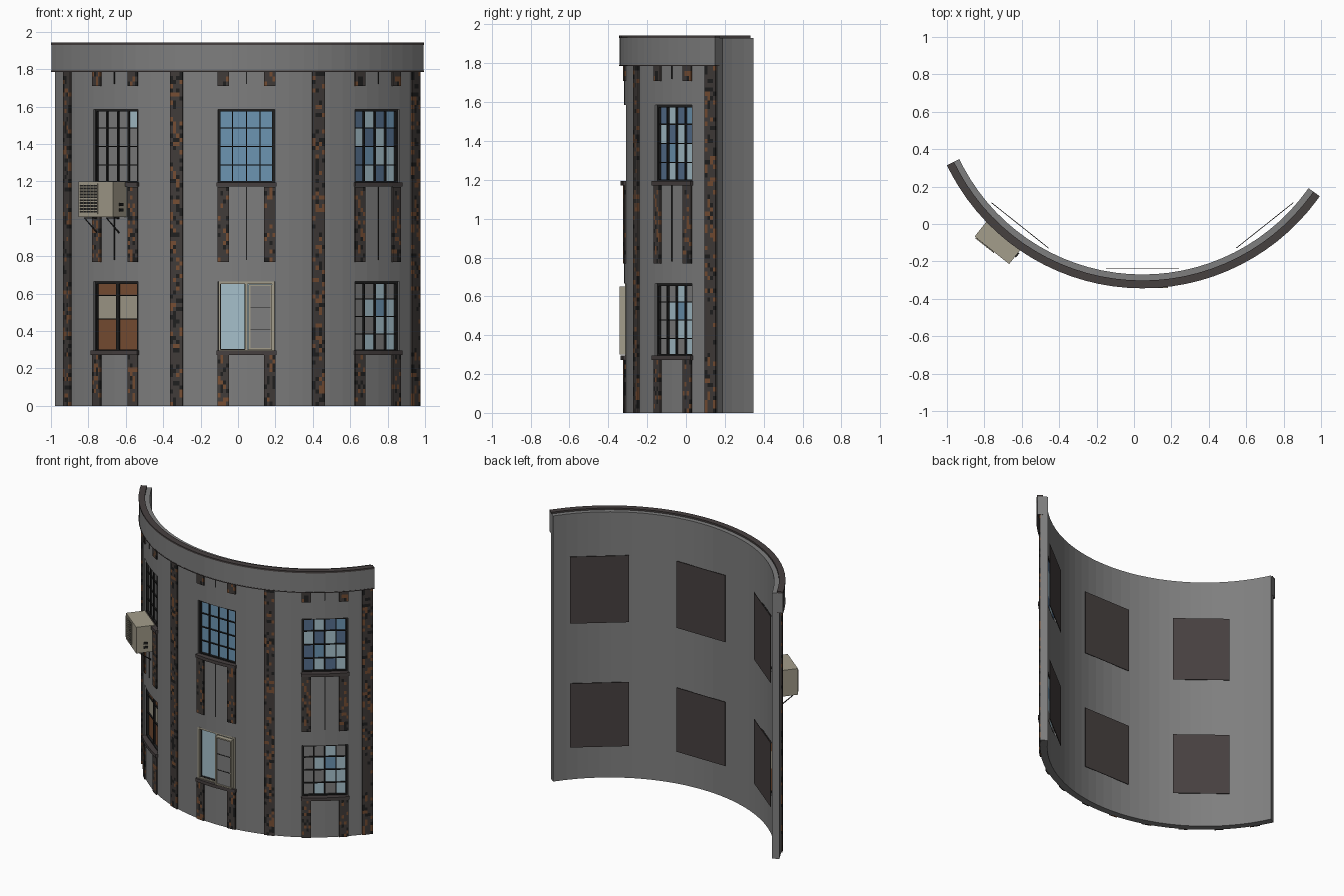
import bpy, bmesh, math, random
from mathutils import Matrix, Vector

random.seed(4)
if "Cube" in bpy.data.objects:
    bpy.data.objects.remove(bpy.data.objects["Cube"])

CENTRE = Vector((0.045, 0.815, 0))   # axis of the curved facade
R = 1.134                            # outer wall radius
STEP = 3.85                          # degrees per wall facet
BAY = 10 * STEP                      # spacing of the window bays
LEFT_END, RIGHT_END = -64.4, 54.9


def material(name, *rgb):
    m = bpy.data.materials.new(name)
    m.use_nodes = True
    m.diffuse_color = (*rgb, 1)
    m.node_tree.nodes["Principled BSDF"].inputs["Base Color"].default_value = (*rgb, 1)
    return m


MATS = {
    "g": material("concrete grey", .21, .21, .21),
    "t": material("dark trim", .062, .052, .051),
    "k": material("dark brick", .052, .044, .041),
    "r": material("rust brick", .18, .075, .033),
    "f": material("black frame", .014, .014, .014),
    "b": material("blue glass", .15, .30, .45),
    "d": material("deep blue glass", .09, .16, .27),
    "p": material("pale glass", .38, .53, .60),
    "c": material("cream", .37, .34, .26),
    "n": material("brown curtain", .20, .08, .035),
}
KEYS = list(MATS)


def finish(name, bm):
    mesh = bpy.data.meshes.new(name)
    bm.to_mesh(mesh)
    bm.free()
    for m in MATS.values():
        mesh.materials.append(m)
    obj = bpy.data.objects.new(name, mesh)
    bpy.context.collection.objects.link(obj)
    return obj


def span(a, b, n):
    return [a + (b - a) * i / n for i in range(n + 1)]


def facets(a, b):
    """Facet angles between a and b, ends included."""
    inner = [i * STEP for i in range(-20, 21) if a + .1 < i * STEP < b - .1]
    return [a] + inner + [b]


def bay_matrix(angle):
    return Matrix.Translation(CENTRE) @ Matrix.Rotation(math.radians(angle), 4, "Z")


def shell(name, angles, heights, radius, thick, pick):
    """Curved slab; pick(angle, height) gives a colour key or None for a hole."""
    bm = bmesh.new()
    grid = [[bm.verts.new(bay_matrix(a) @ Vector((0, -radius, z))) for z in heights]
            for a in angles]
    for i in range(len(angles) - 1):
        for j in range(len(heights) - 1):
            key = pick((angles[i] + angles[i + 1]) / 2, (heights[j] + heights[j + 1]) / 2)
            if key:
                face = bm.faces.new((grid[i][j], grid[i + 1][j],
                                     grid[i + 1][j + 1], grid[i][j + 1]))
                face.material_index = KEYS.index(key)
    bmesh.ops.delete(bm, geom=[v for v in bm.verts if not v.link_faces], context="VERTS")
    obj = finish(name, bm)
    mod = obj.modifiers.new("Thickness", "SOLIDIFY")
    mod.thickness, mod.offset, mod.use_even_offset = thick, -1, True
    return obj


def boxes(name, angle, items):
    """Boxes in a bay: (u0, u1, depth0, depth1, z0, z1, colour key)."""
    bm = bmesh.new()
    for u0, u1, d0, d1, z0, z1, key in items:
        m = (Matrix.Translation(((u0 + u1) / 2, -(d0 + d1) / 2, (z0 + z1) / 2))
             @ Matrix.Diagonal((u1 - u0, d1 - d0, z1 - z0, 1)))
        new = bmesh.ops.create_cube(bm, size=1, matrix=bay_matrix(angle) @ m)
        for f in {f for v in new["verts"] for f in v.link_faces}:
            f.material_index = KEYS.index(key)
    return finish(name, bm)


def frame(u0, u1, d0, d1, z0, z1, w, key):
    return [(u0, u0 + w, d0, d1, z0, z1, key), (u1 - w, u1, d0, d1, z0, z1, key),
            (u0 + w, u1 - w, d0, d1, z0, z0 + w, key), (u0 + w, u1 - w, d0, d1, z1 - w, z1, key)]


def window(name, angle, heights, rows, bar):
    """Flat barred window; rows of colour keys run from bottom to top."""
    us = span(-.147, .147, len(rows[0]))
    items = frame(-.15, .15, 1.085, 1.112, heights[0], heights[-1], .012, "f")
    for j, row in enumerate(rows):
        for i, key in enumerate(row):
            items.append((us[i], us[i + 1], 1.088, 1.096, heights[j], heights[j + 1], key))
    for u in us[1:-1]:
        items.append((u - bar, u + bar, 1.09, 1.107, heights[0], heights[-1], "f"))
    for z in heights[1:-1]:
        items.append((-.147, .147, 1.09, 1.105, z - .003, z + .003, "f"))
    boxes(name, angle, items)


def brick_strip(name, a, b, z0, z1):
    colour = lambda *_: random.choices("krf", (66, 17, 17))[0]
    rows = max(2, round((z1 - z0) / .022))
    shell(name, span(a, b, 4), span(z0, z1, rows), R + .009, .015, colour)


# Curved wall with six window openings
LOW, HIGH = (.29, .665), (1.19, 1.585)


def wall_colour(a, z):
    in_bay = any(abs(a - c) < 2 * STEP for c in (-BAY, 0, BAY))
    in_row = any(lo < z < hi for lo, hi in (LOW, HIGH))
    return None if in_bay and in_row else "g"


ALL = facets(LEFT_END, RIGHT_END)
shell("curved_wall", ALL, [0, *LOW, *HIGH, 1.93], R, .049, wall_colour)

# Cornice with dark edges
shell("cornice", ALL, [1.792, 1.93], 1.157, .04, lambda *_: "g")
shell("cornice_cap", ALL, [1.93, 1.942], 1.159, .042, lambda *_: "t")
shell("cornice_lip", ALL, [1.786, 1.792], 1.159, .04, lambda *_: "t")

# Full-height brick pilasters
for n, a in enumerate((-57.4, -19.2, 19.8, 52.8)):
    brick_strip(f"brick_pilaster_{n + 1}", a - 1.8, a + 1.8, 0, 1.786)

# Parts repeated in every bay
for side, a in (("right", -BAY), ("centre", 0), ("left", BAY)):
    for level, z0, z1 in (("base", 0, .272), ("middle", .77, 1.17), ("top", 1.71, 1.786)):
        brick_strip(f"{side}_{level}_brick_a", a - 7.8, a - 4.7, z0, z1)
        brick_strip(f"{side}_{level}_brick_b", a + 4.7, a + 7.8, z0, z1)
        if level != "base":
            shell(f"{side}_{level}_joint", [a - .15, a + .15], [z0 + .01, z1],
                  R + .003, .006, lambda *_: "f")
    for level, (z0, z1) in (("lower", LOW), ("upper", HIGH)):
        shell(f"{side}_{level}_sill", span(a - 8, a + 8, 4), [z0 - .018, z0 + .005],
              R + .017, .06, lambda *_: "t")
        boxes(f"{side}_{level}_backing", a,
              [(-.195, .195, 1.049, 1.053, z0 - .05, z1 + .04, "t")])

# Barred windows
upper, lower = span(*HIGH, 4), span(*LOW, 4)
window("centre_upper_window", 0, upper, ["bbbb"] * 4, .003)
window("left_upper_window", BAY, upper, ["dpdp", "dbpp", "pdpd", "dpdb"], .004)
window("left_lower_window", BAY, lower, ["gpgp", "ggpp", "gpbp", "ggpg"], .004)
window("right_upper_window", -BAY, upper, ["gggg", "gggg", "gggg", "gggp"], .004)
window("right_lower_window", -BAY, [.29, .465, .59, .665], ["nn", "cc", "nn"], .009)

# Casement window with an open sash
z0, z1 = LOW
casement = frame(-.15, .15, 1.085, 1.128, z0, z1, .012, "c")
casement += [(-.145, .145, 1.088, 1.096, z0, z1, "p"),
             (-.007, .007, 1.09, 1.128, z0, z1, "c")]
casement += frame(.012, .138, 1.125, 1.158, .3, .65, .009, "c")
casement += [(.02, .13, 1.135, 1.15, .305, .645, "g")]
casement += [(.02, .13, 1.15, 1.153, z - .002, z + .002, "f") for z in (.41, .525)]
casement += frame(-.14, -.005, 1.095, 1.115, .3, .655, .004, "f")
boxes("centre_lower_casement", 0, casement)

# Air conditioner with grille and valves
ac = [(-.153, .083, 1.12, 1.249, 1.01, 1.2, "c"),
      (-.142, -.02, 1.24, 1.251, 1.03, 1.185, "f")]
ac += [(-.142, -.02, 1.25, 1.254, z - .003, z + .003, "c") for z in span(1.03, 1.185, 10)]
ac += [(u - .002, u + .002, 1.25, 1.255, 1.03, 1.185, "c") for u in span(-.142, -.02, 5)]
ac += [(.08, .09, 1.17, 1.2, z, z + .015, "f") for z in (1.04, 1.07)]
boxes("air_conditioner", -BAY, ac)

# Diagonal brackets under the air conditioner
for n, u in enumerate((-.12, .03)):
    curve = bpy.data.curves.new(f"bracket_{n + 1}", "CURVE")
    curve.dimensions, curve.bevel_depth, curve.bevel_resolution = "3D", .005, 0
    curve.use_fill_caps = True
    spline = curve.splines.new("POLY")
    path = [(u, -1.13, 1.005), (u, -1.24, 1.005), (u, -1.13, .925)]
    spline.points.add(len(path) - 1)
    for point, co in zip(spline.points, path):
        point.co = (*(bay_matrix(-BAY) @ Vector(co)), 1)
    curve.materials.append(MATS["f"])
    bpy.context.collection.objects.link(bpy.data.objects.new(curve.name, curve))
